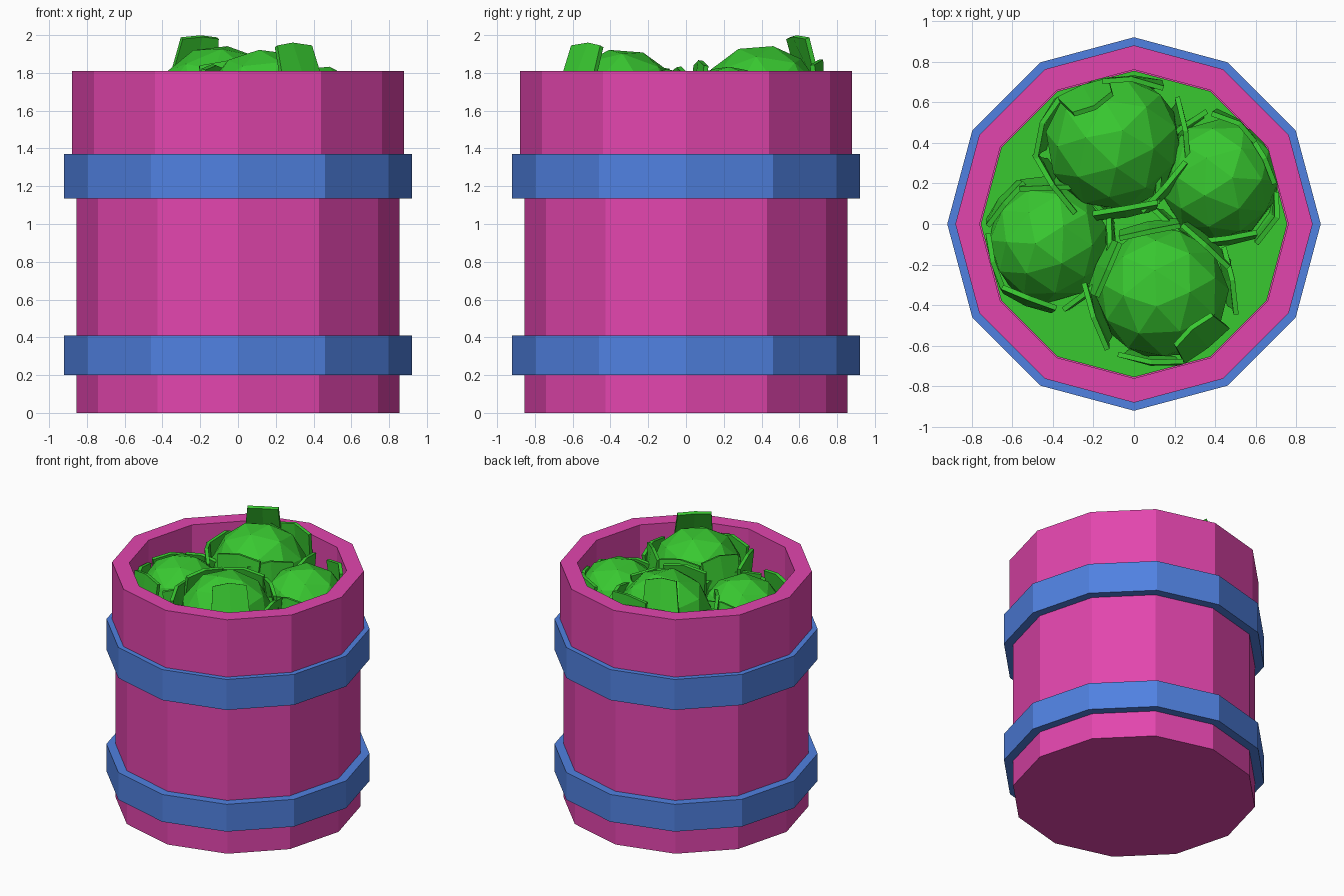
import bpy, bmesh, math, random
from mathutils import Vector

SIDES = 12
INNER = 0.76
random.seed(4)

if "Cube" in bpy.data.objects:
    bpy.data.objects.remove(bpy.data.objects["Cube"])


def material(name, color):
    mat = bpy.data.materials.new(name)
    mat.use_nodes = True
    mat.diffuse_color = (*color, 1)
    mat.node_tree.nodes["Principled BSDF"].inputs["Base Color"].default_value = (*color, 1)
    return mat


pink = material("pink", (0.76, 0.06, 0.42))
blue = material("blue", (0.08, 0.22, 0.75))
green = material("green", (0.04, 0.58, 0.03))


def finish(bm, name, mat):
    bmesh.ops.recalc_face_normals(bm, faces=bm.faces)
    mesh = bpy.data.meshes.new(name)
    bm.to_mesh(mesh)
    bm.free()
    mesh.materials.append(mat)
    obj = bpy.data.objects.new(name, mesh)
    bpy.context.collection.objects.link(obj)
    return obj


def lathe(name, profile, mat, closed=False):
    """Turn an (r, z) profile into faceted rings; an open profile is capped."""
    bm = bmesh.new()
    rings = []
    for r, z in profile:
        angles = [math.tau * i / SIDES for i in range(SIDES)]
        rings.append([bm.verts.new((r * math.cos(a), r * math.sin(a), z)) for a in angles])
    pairs = list(zip(rings, rings[1:]))
    if closed:
        pairs.append((rings[-1], rings[0]))
    else:
        bm.faces.new(rings[0])
        bm.faces.new(rings[-1])
    for a, b in pairs:
        for i in range(SIDES):
            j = (i + 1) % SIDES
            bm.faces.new((a[i], a[j], b[j], b[i]))
    return finish(bm, name, mat)


# Barrel body, open at the top with a thick rim
lathe("barrel_body", [(0.855, 0), (0.855, 1.25), (0.88, 1.25), (0.88, 1.81),
                      (INNER, 1.81), (INNER, 1.45)], pink)

# Two hoops
for name, low, high in (("lower_hoop", 0.2, 0.41), ("upper_hoop", 1.135, 1.37)):
    lathe(name, [(0.84, low), (0.92, low), (0.92, high), (0.84, high)], blue, closed=True)

# Green bed under the heads
lathe("green_bed", [(INNER - 0.005, 1.46), (INNER - 0.005, 1.5)], green)


def leaf(name, center, size, azimuth, low, high, flare, half_width):
    """A thin curved plate that wraps the head and leans away at its tip."""
    bm = bmesh.new()
    grid = []
    for v in (0, 0.5, 1):
        row = []
        for u in (-1, 0, 1):
            elev = math.radians(low + (high - low) * v - 6 * abs(u))
            az = math.radians(azimuth + u * half_width * (1 + 0.4 * v))
            dist = size * (1.03 + flare * v * v + 0.04 * abs(u))
            p = Vector((math.cos(az) * math.cos(elev), math.sin(az) * math.cos(elev),
                        math.sin(elev))) * dist + center
            flat = math.hypot(p.x, p.y)
            if flat > 0.72:
                p.x *= 0.72 / flat
                p.y *= 0.72 / flat
            row.append(bm.verts.new(p))
        grid.append(row)
    for a, b in zip(grid, grid[1:]):
        for i in range(2):
            bm.faces.new((a[i], a[i + 1], b[i + 1], b[i]))
    obj = finish(bm, name, green)
    mod = obj.modifiers.new("thickness", "SOLIDIFY")
    mod.thickness = 0.025
    mod.offset = 0


# Leafy heads: position, radius, direction of the tallest leaf, its top angle
heads = [
    ("back_head", (-0.1, 0.4, 1.61), 0.34, 118, 63),
    ("left_head", (0.42, 0.22, 1.54), 0.3, 70, 40),
    ("right_head", (-0.42, -0.09, 1.51), 0.3, 250, 40),
    ("front_head", (0.14, -0.34, 1.6), 0.33, -50, 58),
]
for name, spot, size, tall, top in heads:
    center = Vector(spot)
    bm = bmesh.new()
    bmesh.ops.create_icosphere(bm, subdivisions=2, radius=size)
    head = finish(bm, name, green)
    head.location = center
    head.rotation_euler = (0.2, 0.1, math.radians(tall))
    for i in range(7):
        az = tall + i * 360 / 7 + (random.uniform(-9, 9) if i else 0)
        high = top if i == 0 else random.uniform(22, 42)
        flare = 0.24 if i == 0 else random.uniform(0.1, 0.22)
        leaf(f"{name}_leaf_{i + 1}", center, size, az, -20, high, flare, 19)
